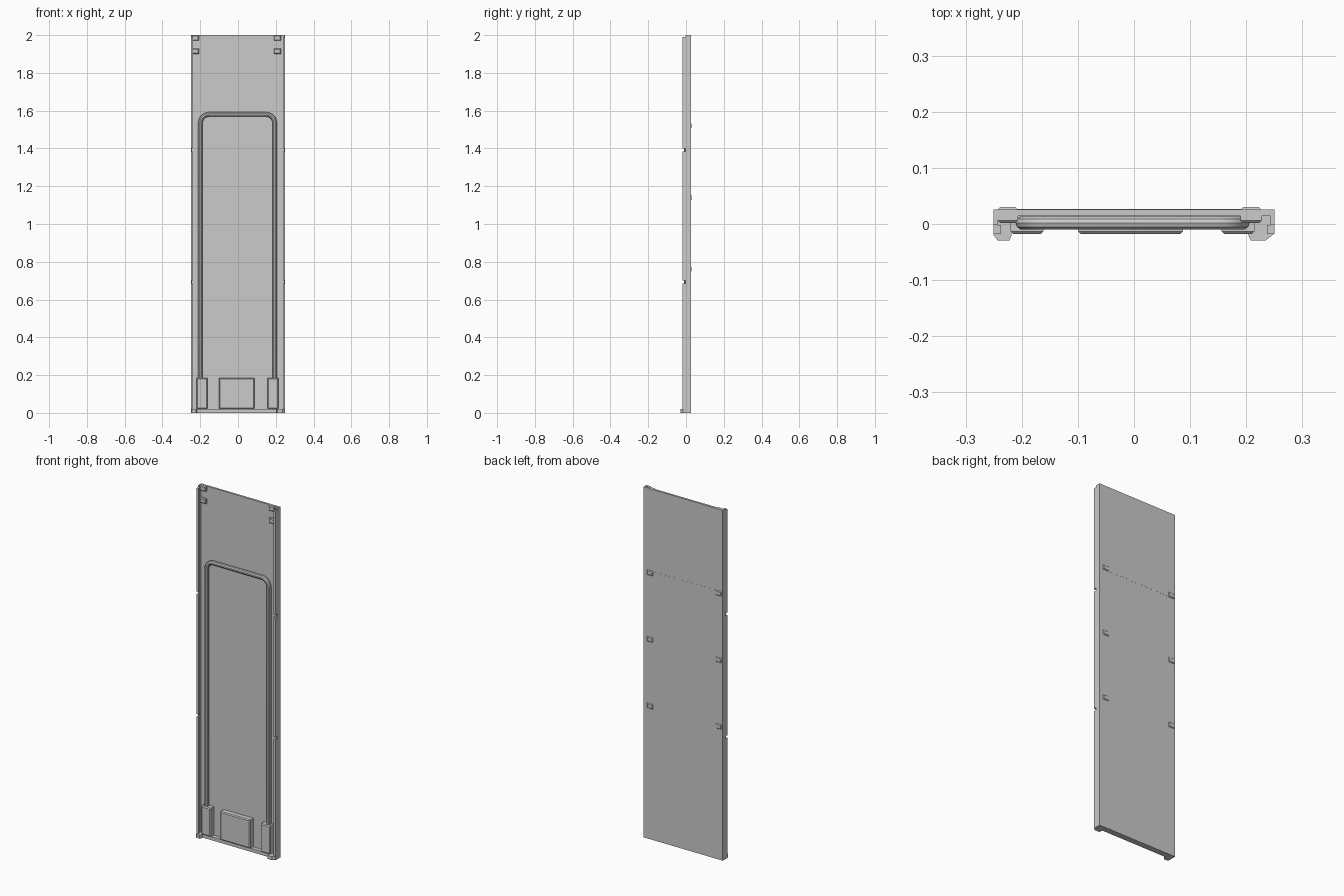
import bpy, bmesh, math

if "Cube" in bpy.data.objects:
    bpy.data.objects.remove(bpy.data.objects["Cube"])

def finish(name, bm):
    bmesh.ops.recalc_face_normals(bm, faces=bm.faces[:])
    me = bpy.data.meshes.new(name)
    bm.to_mesh(me)
    bm.free()
    ob = bpy.data.objects.new(name, me)
    bpy.context.collection.objects.link(ob)
    return ob

def prism(name, profile, z0, z1):
    """Extrude an xy outline from z0 to z1."""
    bm = bmesh.new()
    face = bm.faces.new([bm.verts.new((x, y, z0)) for x, y in profile])
    ext = bmesh.ops.extrude_face_region(bm, geom=[face])
    for v in ext["geom"]:
        if isinstance(v, bmesh.types.BMVert):
            v.co.z = z1
    return finish(name, bm)

def box(name, x0, x1, y0, y1, z0, z1):
    return prism(name, [(x0, y0), (x1, y0), (x1, y1), (x0, y1)], z0, z1)

def pad(name, x0, x1, yb, yf, z0, z1, c=0.005):
    """Block from yb to yf whose yf face is chamfered all round."""
    s = 1 if yf > yb else -1
    bm = bmesh.new()
    rings = []
    for y, i in ((yb, 0), (yf - s * c, 0), (yf, c)):
        rings.append([bm.verts.new((x, y, z)) for x, z in (
            (x0 + i, z0 + i), (x1 - i, z0 + i), (x1 - i, z1 - i), (x0 + i, z1 - i))])
    bm.faces.new(rings[0])
    bm.faces.new(rings[-1])
    for a, b in zip(rings, rings[1:]):
        for k in range(4):
            bm.faces.new((a[k], a[(k + 1) % 4], b[(k + 1) % 4], b[k]))
    return finish(name, bm)

# Main panel: flat sheet with thin edge flanges turned forward
F, M, B, W, T = -0.002, 0.014, 0.026, 0.25, 0.243
prism("door_panel", [(-W, B), (-W, F), (-T, F), (-T, M), (T, M), (T, F), (W, F), (W, B)], 0, 2)

# Front edge rails, split in three lengths per side
for side in (-1, 1):
    xs = sorted((side * 0.25, side * 0.237))
    for i, (a, b) in enumerate(((0.02, 0.685), (0.7, 1.385), (1.4, 1.99))):
        box(f"edge_rail_{side}_{i}", *xs, -0.018, F, a, b)

# Bottom plate and feet
box("bottom_plate", -0.25, 0.25, -0.008, M, 0, 0.02)
prism("foot_left", [(-0.25, F), (-0.25, -0.02), (-0.243, -0.029), (-0.222, -0.029),
                    (-0.218, -0.02), (-0.218, F)], 0, 0.02)
prism("foot_right", [(0.25, F), (0.25, -0.017), (0.235, -0.029), (0.208, -0.029),
                     (0.204, -0.02), (0.204, F)], 0, 0.02)

# Lower front pads
for name, a, b in (("pad_left", -0.22, -0.161), ("pad_centre", -0.10, 0.087),
                   ("pad_right", 0.156, 0.215)):
    pad(name, a, b, M, -0.018, 0.022, 0.184)

# Front clips near the top, back clips lower down
for a, b in ((-0.243, -0.207), (0.19, 0.227)):
    for z in (1.985, 1.915):
        pad("front_clip", a, b, M, 0.002, z - 0.014, z + 0.014, 0.004)
    for z in (0.76, 1.14, 1.52):
        pad("back_clip", a, b, M + 0.004, 0.030, z - 0.014, z + 0.014, 0.004)

# Cross bar just breaking the back surface
box("back_cross_bar", -0.23, 0.215, 0.018, 0.0265, 1.507, 1.533)

# Bent tube on the front
xl, xr, top, r = -0.199, 0.194, 1.58, 0.045
path = [(xl, 0.03)]
for cx, start in ((xl + r, 180), (xr - r, 90)):
    for k in range(9):
        t = math.radians(start - k * 90 / 8)
        path.append((cx + r * math.cos(t), top - r + r * math.sin(t)))
path.append((xr, 0.03))
cu = bpy.data.curves.new("front_tube", "CURVE")
cu.dimensions = "3D"
cu.bevel_depth = 0.012
cu.bevel_resolution = 3
cu.use_fill_caps = True
sp = cu.splines.new("POLY")
sp.points.add(len(path) - 1)
for p, (x, z) in zip(sp.points, path):
    p.co = (x, 0.002, z, 1)
tube = bpy.data.objects.new("front_tube", cu)
bpy.context.collection.objects.link(tube)
bpy.context.view_layer.objects.active = tube
tube.select_set(True)
bpy.ops.object.convert(target="MESH")
bpy.ops.object.shade_smooth_by_angle()
